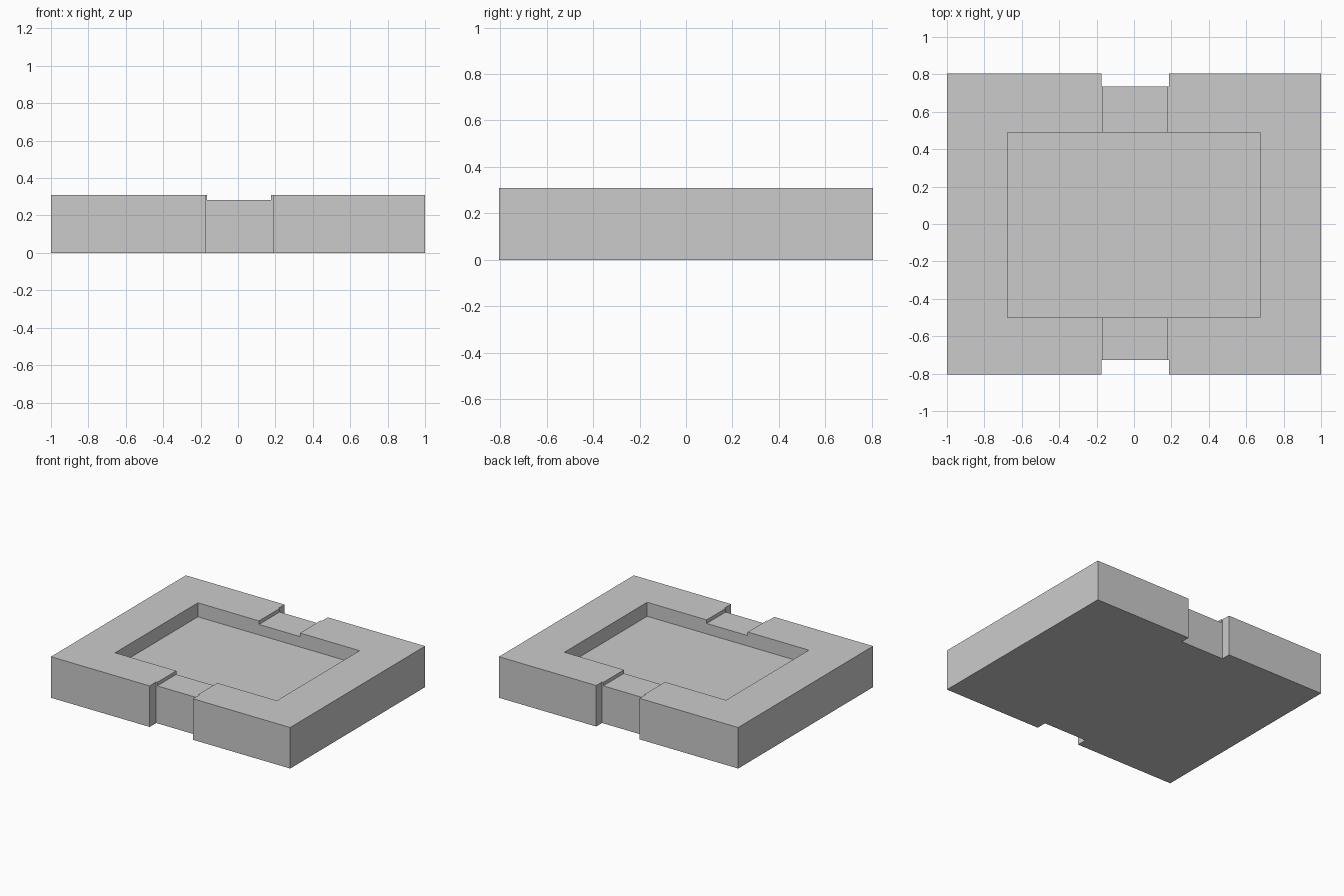
import bpy

if "Cube" in bpy.data.objects:
    bpy.data.objects.remove(bpy.data.objects["Cube"])

TOP = 0.31


def box(name, x, y, z):
    """Axis-aligned box from (min, max) ranges."""
    centre = [(a + b) / 2 for a, b in (x, y, z)]
    bpy.ops.mesh.primitive_cube_add(size=1, location=centre)
    ob = bpy.context.object
    ob.name = name
    ob.scale = [b - a for a, b in (x, y, z)]
    bpy.ops.object.transform_apply(location=True, rotation=True, scale=True)
    return ob


def cut(target, name, x, y, z):
    """Subtract a box from the target and remove the cutter."""
    cutter = box(name, x, y, z)
    cutter.hide_render = True
    mod = target.modifiers.new(name, 'BOOLEAN')
    mod.operation = 'DIFFERENCE'
    mod.solver = 'EXACT'
    mod.object = cutter
    bpy.context.view_layer.objects.active = target
    bpy.ops.object.modifier_apply(modifier=mod.name)
    bpy.data.objects.remove(cutter, do_unlink=True)


# solid block
tray = box("tray", (-1, 1), (-0.805, 0.805), (0, TOP))

# shallow rectangular pocket
cut(tray, "pocket_cutter", (-0.677, 0.675), (-0.50, 0.488), (0.204, 0.5))

# full-height notches in the front and back edges
cut(tray, "front_notch_cutter", (-0.175, 0.187), (-1, -0.727), (-0.2, 0.5))
cut(tray, "back_notch_cutter", (-0.175, 0.187), (0.735, 1), (-0.2, 0.5))

# shallow channel running front to back across the rim
cut(tray, "channel_cutter", (-0.166, 0.177), (-1, 1), (0.283, 0.5))
